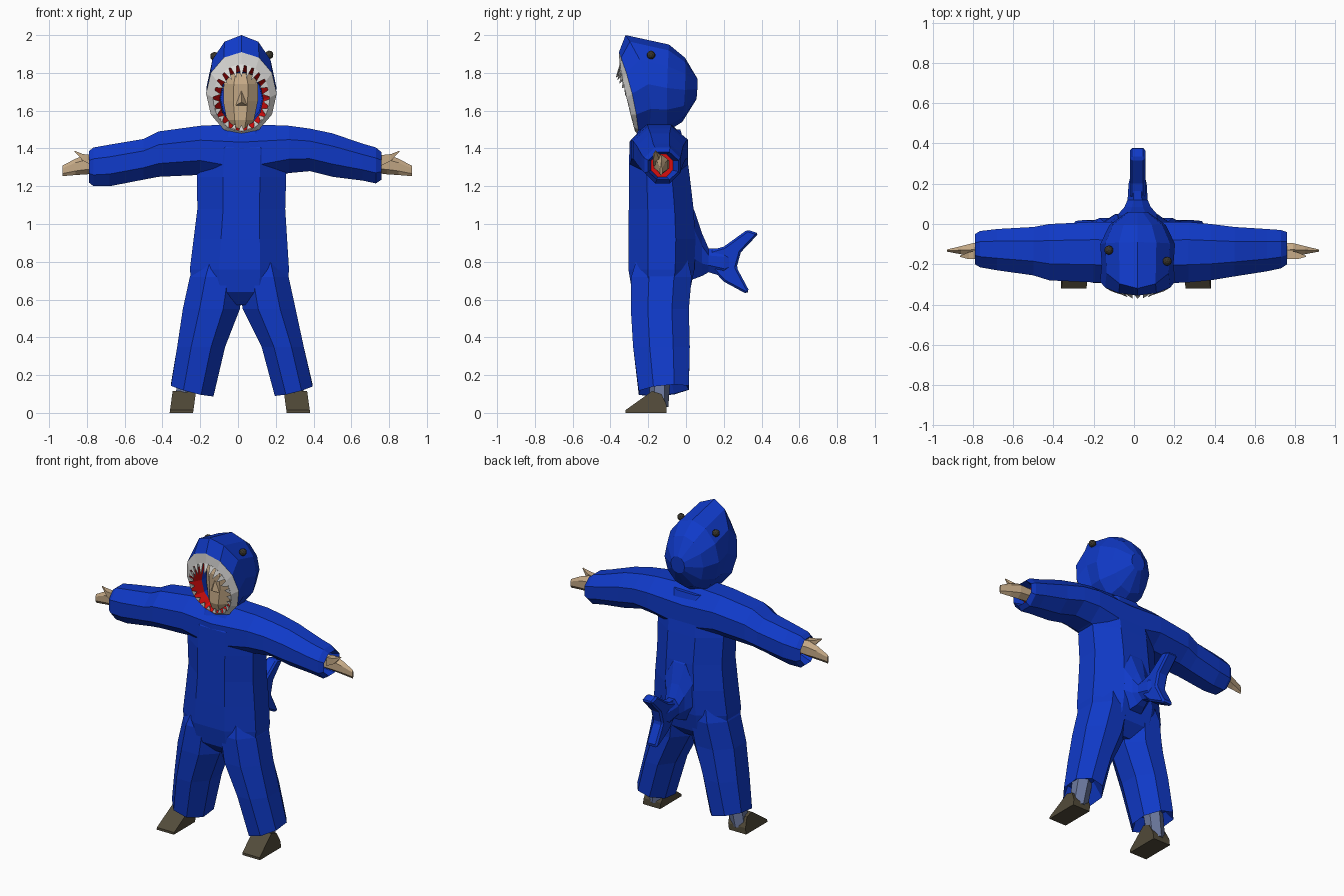
import bpy, bmesh, math
from mathutils import Vector

CX = 0.018  # body centre line


def mat(name, rgb):
    m = bpy.data.materials.new(name)
    m.diffuse_color = (*rgb, 1)
    return m


BLUE = mat("suit blue", (0.005, 0.042, 0.58))
WHITE = mat("tooth white", (0.74, 0.73, 0.71))
RED = mat("mouth red", (0.68, 0.004, 0.004))
SKIN = mat("skin", (0.56, 0.40, 0.24))
SHOE = mat("shoe brown", (0.085, 0.07, 0.042))
TROUSER = mat("trouser grey", (0.15, 0.19, 0.34))
EYE = mat("eye dark", (0.04, 0.035, 0.025))


def finish(name, bm, mats):
    bmesh.ops.recalc_face_normals(bm, faces=bm.faces)
    me = bpy.data.meshes.new(name)
    bm.to_mesh(me)
    bm.free()
    for m in mats:
        me.materials.append(m)
    ob = bpy.data.objects.new(name, me)
    bpy.context.collection.objects.link(ob)
    return ob


def loft(name, rings, mats, seg=None, caps=(0, 0)):
    """Skin a list of equal rings; seg gives a material index per band."""
    bm = bmesh.new()
    vs = [[bm.verts.new(p) for p in r] for r in rings]
    n = len(vs[0])
    for i in range(len(vs) - 1):
        for k in range(n):
            j = (k + 1) % n
            f = bm.faces.new((vs[i][k], vs[i][j], vs[i + 1][j], vs[i + 1][k]))
            f.material_index = seg[i] if seg else 0
    bm.faces.new(vs[0]).material_index = caps[0]
    bm.faces.new(vs[-1]).material_index = caps[1]
    return finish(name, bm, mats)


def oval(a0, a1, b0, b1, n=8):
    """Flat-sided polygon filling the given bounds."""
    c = math.cos(math.pi / n)
    return [((a0 + a1) / 2 + (a1 - a0) / 2 * math.cos(t) / c,
             (b0 + b1) / 2 + (b1 - b0) / 2 * math.sin(t) / c)
            for t in ((k + 0.5) * 2 * math.pi / n for k in range(n))]


def ring_x(x, z0, z1, y0, y1, n=8):
    return [Vector((x, y, z)) for y, z in oval(y0, y1, z0, z1, n)]


def ring_y(y, z0, z1, hw, n=8):
    return [Vector((x, y, z)) for x, z in oval(CX - hw, CX + hw, z0, z1, n)]


def ring_z(z, x0, x1, y0, y1, n=8):
    return [Vector((x, y, z)) for x, y in oval(x0, x1, y0, y1, n)]


def extrude(name, profile, x0, x1, m, shear=0.0):
    """Side profile of (y, z) points given a width along x."""
    rings = [[Vector((x + shear * z, y, z)) for y, z in profile] for x in (x0, x1)]
    return loft(name, rings, [m])


# Torso
loft("torso", [ring_z(*r) for r in (
    (0.57, -0.12, 0.16, -0.22, -0.05), (0.64, -0.24, 0.26, -0.285, 0.02),
    (0.76, -0.255, 0.27, -0.305, 0.045), (0.92, -0.235, 0.26, -0.305, 0.05),
    (1.08, -0.215, 0.25, -0.303, 0.04), (1.25, -0.218, 0.255, -0.302, 0.02),
    (1.40, -0.20, 0.25, -0.30, 0.0), (1.50, -0.14, 0.18, -0.25, -0.03))], [BLUE])

# Both sleeves and the shoulders, with recessed cuffs
loft("sleeves", [ring_x(*r) for r in (
    (-0.72, 1.25, 1.37, -0.185, -0.07), (-0.79, 1.22, 1.385, -0.20, -0.05),
    (-0.765, 1.20, 1.405, -0.215, -0.035), (-0.68, 1.20, 1.42, -0.23, -0.025),
    (-0.50, 1.235, 1.45, -0.255, -0.015), (-0.42, 1.25, 1.49, -0.28, 0.0),
    (-0.20, 1.26, 1.52, -0.29, 0.01), (CX, 1.20, 1.53, -0.30, 0.01),
    (0.27, 1.27, 1.52, -0.29, 0.01), (0.38, 1.28, 1.505, -0.28, 0.0),
    (0.50, 1.25, 1.48, -0.26, -0.015), (0.66, 1.23, 1.425, -0.235, -0.025),
    (0.73, 1.215, 1.405, -0.22, -0.03), (0.76, 1.235, 1.38, -0.20, -0.04),
    (0.69, 1.25, 1.37, -0.185, -0.07))], [BLUE, RED], caps=(1, 1))

# Trouser legs of the suit, hems slanted and recessed
legs = {
    "left": [(0.20, -0.31, -0.17, -0.22, -0.03), (0.12, -0.355, -0.13, -0.25, 0.015),
             (0.35, -0.322, -0.068, -0.28, 0.02), (0.55, -0.292, 0.01, -0.292, 0.015),
             (0.72, -0.255, 0.03, -0.29, 0.03), (0.85, -0.20, 0.02, -0.25, 0.0)],
    "right": [(0.20, 0.24, 0.36, -0.22, -0.03), (0.12, 0.195, 0.395, -0.25, 0.015),
              (0.35, 0.125, 0.348, -0.28, 0.02), (0.55, 0.025, 0.305, -0.292, 0.015),
              (0.72, 0.0, 0.268, -0.29, 0.03), (0.85, 0.02, 0.22, -0.25, 0.0)]}
for side, rows in legs.items():
    s = -1 if side == "left" else 1
    rings = [ring_z(*r) for r in rows]
    mid = (rows[1][1] + rows[1][2]) / 2
    for p in rings[1]:
        p.z += s * (p.x - mid) * 0.25 + (p.y + 0.12) * 0.1
    loft(side + "_suit_leg", rings, [BLUE])

    # Ankle and wedge shoe
    c = -0.30 if s < 0 else 0.32
    loft(side + "_ankle", [ring_z(0.03, c - s * 0.01 - 0.05, c - s * 0.01 + 0.05, -0.18, -0.1, 6),
                           ring_z(0.34, c - s * 0.06 - 0.055, c - s * 0.06 + 0.055, -0.2, -0.08, 6)],
         [TROUSER])
    extrude(side + "_shoe", [(-0.32, 0), (-0.32, 0.015), (-0.18, 0.115), (-0.13, 0.10),
                             (-0.102, 0.04), (-0.102, 0)], c - 0.062, c + 0.062, SHOE, -s * 0.14)

    # Flat hand and pointed thumb
    o = -0.93 if s < 0 else 0.92
    loft(side + "_hand", [ring_x(o - s * d, *b, 6) for d, *b in (
        (0.23, 1.28, 1.35, -0.17, -0.09), (0.13, 1.27, 1.36, -0.16, -0.095),
        (0.07, 1.265, 1.34, -0.15, -0.11), (0.0, 1.257, 1.305, -0.137, -0.127))], [SKIN])
    loft(side + "_thumb", [ring_x(o - s * d, *b, 4) for d, *b in (
        (0.16, 1.31, 1.365, -0.175, -0.13), (0.11, 1.335, 1.37, -0.175, -0.14),
        (0.065, 1.383, 1.388, -0.163, -0.158))], [SKIN])

# Tail stem and forked fin
loft("tail_stem", [ring_y(*r) for r in (
    (-0.05, 0.68, 1.22, 0.14), (0.045, 0.71, 1.07, 0.10), (0.085, 0.725, 0.95, 0.065),
    (0.12, 0.745, 0.87, 0.05), (0.20, 0.72, 0.87, 0.045), (0.26, 0.76, 0.84, 0.03))], [BLUE])
fin = extrude("tail_fin", [(0.13, 0.77), (0.20, 0.695), (0.32, 0.63), (0.335, 0.645), (0.268, 0.77),
                           (0.29, 0.85), (0.385, 0.95), (0.325, 0.97), (0.20, 0.88), (0.13, 0.86)],
              CX - 0.038, CX + 0.038, BLUE)
bev = fin.modifiers.new("soft edge", 'BEVEL')
bev.width = 0.018
bev.segments = 1


# Hood: rings around the mouth axis, lining first, then rim, then outer shell
def hood_point(t, hw, z0, z1, yt, ym, yb):
    c = math.cos(t)
    y = ym + (yt - yb) / 2 * c + ((yt + yb) / 2 - ym) * c * c
    return Vector((CX + hw * math.sin(t), y, (z0 + z1) / 2 + (z1 - z0) / 2 * c))


RIM = (0.15, 1.49, 1.845, -0.352, -0.315, -0.27)
hood = [(0.11, 1.53, 1.80, -0.10, -0.10, -0.10), (0.115, 1.515, 1.81, -0.24, -0.235, -0.225),
        RIM, (0.187, 1.47, 1.91, -0.355, -0.285, -0.25), (0.178, 1.48, 2.0, -0.32, -0.20, -0.20),
        (0.186, 1.49, 1.95, -0.09, -0.10, -0.10), (0.14, 1.54, 1.88, -0.005, -0.005, -0.02),
        (0.05, 1.66, 1.77, 0.06, 0.06, 0.055)]
loft("hood", [[hood_point(k * math.pi / 6, *r) for k in range(12)] for r in hood],
     [BLUE, RED, WHITE], seg=[0, 1, 2, 0, 0, 0, 0])

# Teeth: small pyramids around the rim, longest at the top
bm = bmesh.new()
COUNT = 22
for i in range(COUNT):
    t = 2 * math.pi * i / COUNT
    top = max(0, math.cos(t))
    a, b, m = (hood_point(t + d, *RIM) for d in (-0.11, 0.11, 0))
    inward = Vector((CX - m.x, 0, 1.67 - m.z)).normalized()
    tip = m + inward * (0.035 + 0.035 * top) + Vector((0, -0.02 * top, 0))
    back = m + Vector((0, 0.03, 0)) + inward * 0.008
    v = [bm.verts.new(p) for p in (a, b, back, tip)]
    for f in ((0, 1, 2), (0, 1, 3), (1, 2, 3), (2, 0, 3)):
        bm.faces.new([v[q] for q in f])
finish("teeth", bm, [WHITE])

# Face with a nose ridge
loft("face", [ring_z(*r, 8) for r in (
    (1.49, -0.035, 0.06, -0.245, -0.12), (1.55, -0.06, 0.085, -0.265, -0.10),
    (1.65, -0.078, 0.105, -0.26, -0.10), (1.74, -0.075, 0.105, -0.265, -0.10),
    (1.80, -0.05, 0.08, -0.24, -0.10))], [SKIN])
bm = bmesh.new()
v = [bm.verts.new(p) for p in ((CX, -0.255, 1.72), (CX - 0.035, -0.255, 1.625),
                               (CX + 0.035, -0.255, 1.625), (CX, -0.295, 1.645))]
for f in ((0, 1, 3), (0, 3, 2), (1, 2, 3), (0, 2, 1)):
    bm.faces.new([v[q] for q in f])
finish("nose", bm, [SKIN])

# Hood eyes
for name, pos in (("left_eye", (-0.125, -0.13, 1.888)), ("right_eye", (0.165, -0.185, 1.895))):
    bm = bmesh.new()
    bmesh.ops.create_icosphere(bm, subdivisions=2, radius=0.023)
    bmesh.ops.translate(bm, verts=bm.verts, vec=pos)
    finish(name, bm, [EYE])
